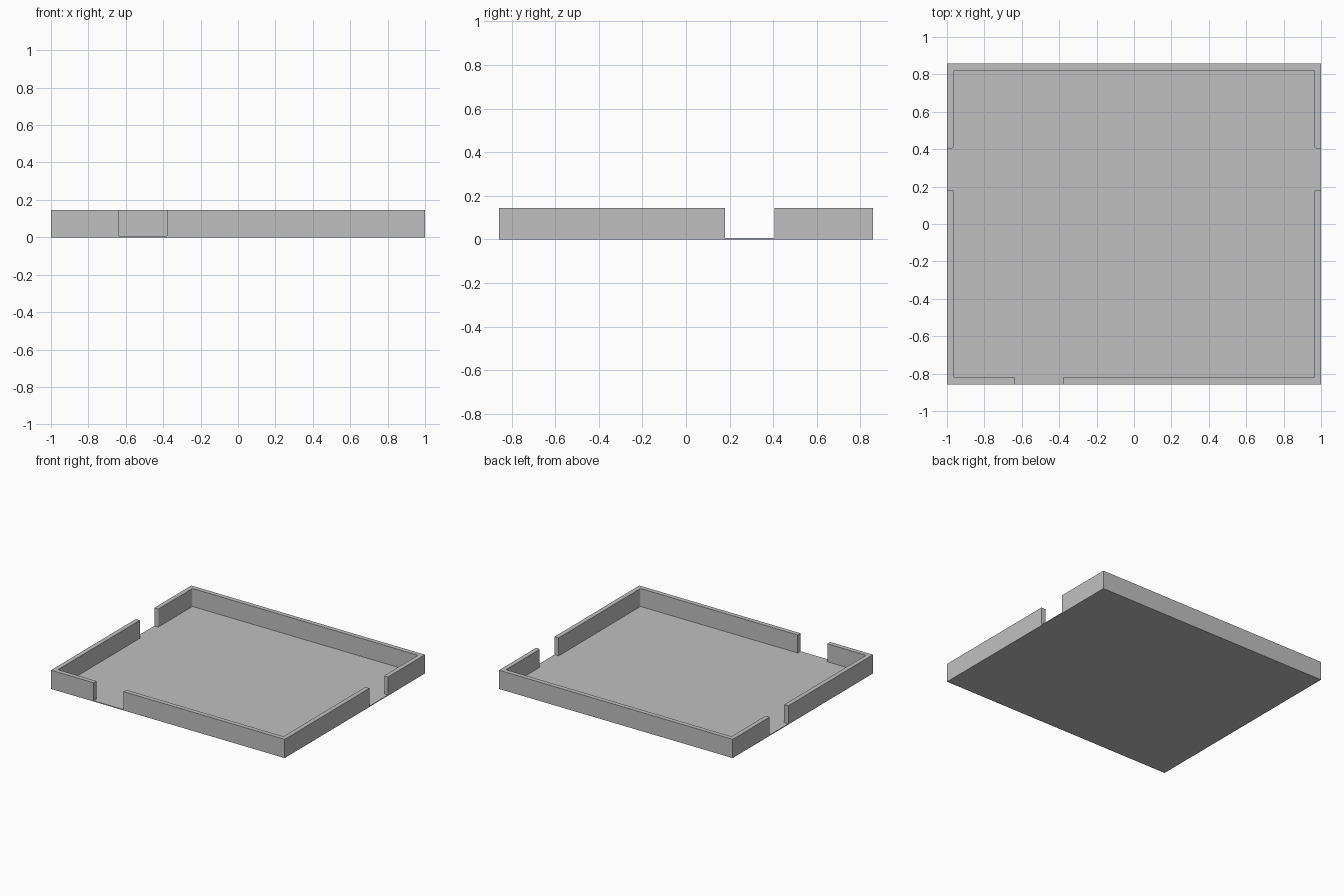
import bpy
import bmesh

cube = bpy.data.objects.get("Cube")
if cube:
    bpy.data.objects.remove(cube, do_unlink=True)

HALF_X, HALF_Y, HEIGHT = 1.0, 0.857, 0.145
WALL, FLOOR = 0.035, 0.006
IN_X, IN_Y = HALF_X - WALL, HALF_Y - WALL
GAP_BACK = 0.405

grey = bpy.data.materials.new("plain grey")
grey.use_nodes = True
colour = (0.527, 0.527, 0.527, 1)
grey.diffuse_color = colour
grey.node_tree.nodes["Principled BSDF"].inputs["Base Color"].default_value = colour


def bevel_upright(bm, radius, test):
    """Round the vertical edges whose position passes the test."""
    edges = [e for e in bm.edges
             if abs(e.verts[0].co.x - e.verts[1].co.x) < 1e-4
             and abs(e.verts[0].co.y - e.verts[1].co.y) < 1e-4
             and test(e.verts[0].co)]
    bmesh.ops.bevel(bm, geom=edges, offset=radius, segments=3,
                    profile=0.5, affect='EDGES')


def box(name, low, high, radius=0):
    bm = bmesh.new()
    bmesh.ops.create_cube(bm, size=1)
    for v in bm.verts:
        v.co = [a if c < 0 else b for c, a, b in zip(v.co, low, high)]
    if radius:
        bevel_upright(bm, radius, lambda co: True)
    mesh = bpy.data.meshes.new(name)
    bm.to_mesh(mesh)
    bm.free()
    obj = bpy.data.objects.new(name, mesh)
    bpy.context.collection.objects.link(obj)
    return obj


# Solid block that becomes the tray
tray = box("walled_tray", (-HALF_X, -HALF_Y, 0), (HALF_X, HALF_Y, HEIGHT))
tray.data.materials.append(grey)

# Inner hollow, then one opening across both side walls and one in the front
cutters = [
    box("hollow_cutter", (-IN_X, -IN_Y, FLOOR), (IN_X, IN_Y, 1), 0.01),
    box("side_gap_cutter", (-2, 0.178, FLOOR), (2, GAP_BACK, 1)),
    box("front_gap_cutter", (-0.635, -2, FLOOR), (-0.38, -0.5, 1)),
]
for cutter in cutters:
    cutter.hide_render = True
    cut = tray.modifiers.new(cutter.name, 'BOOLEAN')
    cut.operation = 'DIFFERENCE'
    cut.solver = 'EXACT'
    cut.object = cutter

# Bake the cuts and drop the cutters
bpy.context.view_layer.update()
evaluated = tray.evaluated_get(bpy.context.evaluated_depsgraph_get())
mesh = bpy.data.meshes.new_from_object(evaluated)
tray.modifiers.clear()
tray.data = mesh
for cutter in cutters:
    bpy.data.objects.remove(cutter, do_unlink=True)

# Soften the inner corners at the back of the side openings
bm = bmesh.new()
bm.from_mesh(mesh)
bevel_upright(bm, 0.007, lambda co: abs(abs(co.x) - IN_X) < 1e-3
              and abs(co.y - GAP_BACK) < 1e-3)
bm.to_mesh(mesh)
bm.free()
mesh.materials.clear()
mesh.materials.append(grey)
for face in mesh.polygons:
    face.material_index = 0
